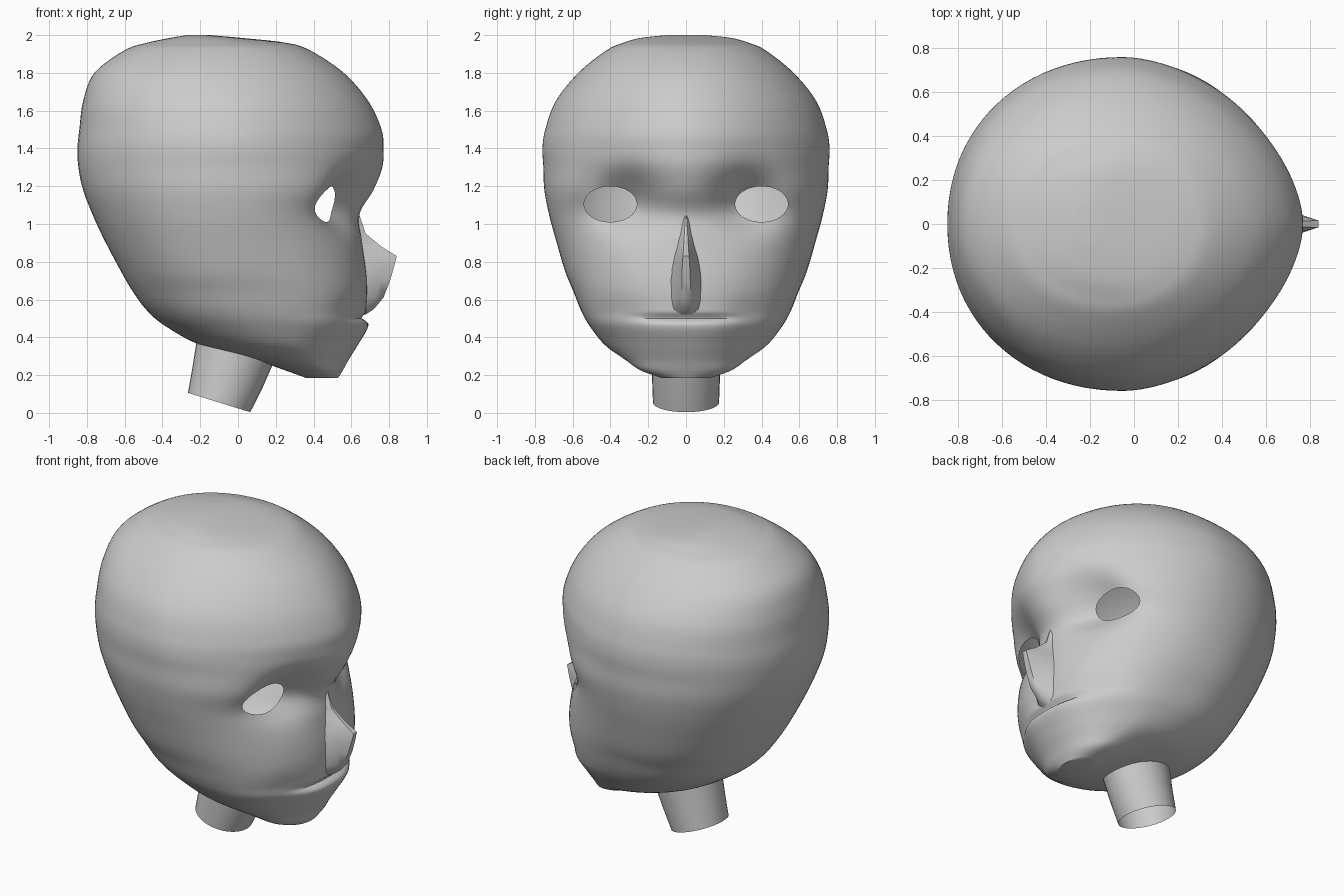
import bpy, bmesh, math
from mathutils import Vector
from mathutils.bvhtree import BVHTree

if "Cube" in bpy.data.objects:
    bpy.data.objects.remove(bpy.data.objects["Cube"])

SEG = 96

def catmull(rows, steps):
    """Smoothly resample a list of tuples."""
    out = []
    for i in range(len(rows) - 1):
        p = [rows[max(i - 1, 0)], rows[i], rows[i + 1], rows[min(i + 2, len(rows) - 1)]]
        for k in range(steps):
            t = k / steps
            out.append(tuple(0.5 * (2 * b + (c - a) * t + (2 * a - 5 * b + 4 * c - d) * t * t
                             + (3 * b - a - 3 * c + d) * t ** 3) for a, b, c, d in zip(*p)))
    return out + [rows[-1]]

def loft(rings, closed=True, caps=False):
    bm = bmesh.new()
    vs = [[bm.verts.new(p) for p in r] for r in rings]
    n = len(rings[0])
    for a, b in zip(vs, vs[1:]):
        for i in range(n if closed else n - 1):
            j = (i + 1) % n
            bm.faces.new((a[i], b[i], b[j], a[j]))
    if caps:
        bm.faces.new(vs[0])
        bm.faces.new(vs[-1][::-1])
    return bm

def finish(bm, name, angle):
    bmesh.ops.recalc_face_normals(bm, faces=bm.faces)
    me = bpy.data.meshes.new(name)
    bm.to_mesh(me)
    bm.free()
    ob = bpy.data.objects.new(name, me)
    bpy.context.collection.objects.link(ob)
    bpy.ops.object.select_all(action='DESELECT')
    ob.select_set(True)
    bpy.context.view_layer.objects.active = ob
    bpy.ops.object.shade_smooth_by_angle(angle=math.radians(angle))
    return ob

# Head sections: height, back x, front x, half width, x of widest point, front squareness
head_rows = [
    (2.0, -.27, -.15, .10, -.2, 2), (1.985, -.36, .02, .24, -.15, 2),
    (1.96, -.48, .25, .33, -.1, 2), (1.92, -.60, .38, .42, -.1, 2),
    (1.80, -.76, .56, .57, -.1, 1.9), (1.65, -.82, .69, .69, -.08, 1.8),
    (1.50, -.84, .76, .745, -.06, 1.76), (1.40, -.85, .77, .76, -.05, 1.76),
    (1.30, -.845, .765, .755, -.05, 1.82), (1.18, -.82, .72, .75, -.05, 1.95),
    (1.05, -.77, .645, .725, -.05, 2.05), (.92, -.71, .655, .69, -.04, 2.1),
    (.75, -.62, .68, .64, -.01, 2.2), (.64, -.555, .685, .595, .04, 2.3),
    (.54, -.48, .68, .555, .08, 2.35), (.46, -.385, .69, .51, .14, 2.3),
    (.36, -.20, .635, .43, .23, 2.1), (.28, .09, .585, .32, .35, 2),
    (.225, .25, .555, .24, .42, 2), (.185, .36, .53, .13, .45, 2)]

EY, EZ, EW, EH = .40, 1.105, .14, .095   # eye opening centre and half sizes

def bump(y, z, cy, cz, sy, sz):
    return math.exp(-((abs(y) - cy) / sy) ** 2 - ((z - cz) / sz) ** 2)

def head_point(row, i):
    z, xb, xf, w, xc, nf = row
    a = 2 * math.pi * i / SEG
    c, s = math.cos(a), math.sin(a)
    n = nf if c > 0 else 2.1
    x = xc + (xf - xc if c > 0 else xc - xb) * math.copysign(abs(c) ** (2 / n), c)
    y = w * math.copysign(abs(s) ** (2 / n), s)
    if c > 1e-6:
        fade = min(1, c / .4)
        x -= fade * .15 * bump(y, z, .33, EZ + .03, .17, .15)          # eye sockets
        x -= fade * .035 * bump(y, z, .34, .45, .13, .15)              # hollow cheeks
        x -= .035 * math.exp(-(y / .25) ** 4 - ((z - .503) / .017) ** 2)  # mouth
    return x, y, z

bm = loft([[head_point(r, i) for i in range(SEG)] for r in catmull(head_rows, 6)], caps=True)
tree = BVHTree.FromBMesh(bm)

# Eye openings: remove faces, then pull the rim onto an ellipse on the surface
def eye_radius(p):
    return math.hypot((abs(p.y) - EY) / EW, (p.z - EZ) / EH)

holes = [f for f in bm.faces
         if f.calc_center_median().x > .2 and eye_radius(f.calc_center_median()) < 1]
bmesh.ops.delete(bm, geom=holes, context='FACES')
for v in [v for v in bm.verts if v.is_boundary]:
    k = 1 / eye_radius(v.co)
    y = math.copysign(EY + (abs(v.co.y) - EY) * k, v.co.y)
    z = EZ + (v.co.z - EZ) * k
    hit = tree.ray_cast(Vector((2, y, z)), Vector((-1, 0, 0)))[0]
    v.co = hit if hit else (v.co.x, y, z)

# Opening into the neck
under = [f for f in bm.faces if f.calc_center_median().z < .42
         and all(((v.co.x + .01) / .18) ** 2 + (v.co.y / .165) ** 2 < 1 for v in f.verts)]
bmesh.ops.delete(bm, geom=under, context='FACES')
finish(bm, "head", 50)

# Neck: open, tilted tube; centre x, centre z, half length, half width
neck_rows = [(-.10, .055, .165, .175), (-.055, .19, .185, .18), (-.01, .345, .205, .185)]
neck = [[(cx + rx * math.cos(t), ry * math.sin(t), cz - .31 * rx * math.cos(t))
         for t in (2 * math.pi * i / 32 for i in range(32))] for cx, cz, rx, ry in neck_rows]
finish(loft(neck), "neck", 40)

# Nose: thin ridge that widens downwards; height, tip x, base x, half width
nose_rows = [(1.05, .642, .63, .01), (.95, .675, .635, .035), (.88, .76, .64, .05),
             (.83, .84, .645, .065), (.77, .825, .65, .08), (.70, .805, .655, .09),
             (.61, .77, .655, .09), (.55, .72, .655, .085), (.52, .675, .65, .07)]
nose = []
for z, xt, xb, w in nose_rows:
    d = xt - xb
    half = [(xb, w), (xb + .3 * d, .8 * w), (xb + .65 * d, .5 * w), (xt, .25 * w)]
    nose.append([(x, -y, z) for x, y in half] + [(x, y, z) for x, y in reversed(half)])
finish(loft(nose, closed=False), "nose", 50)
